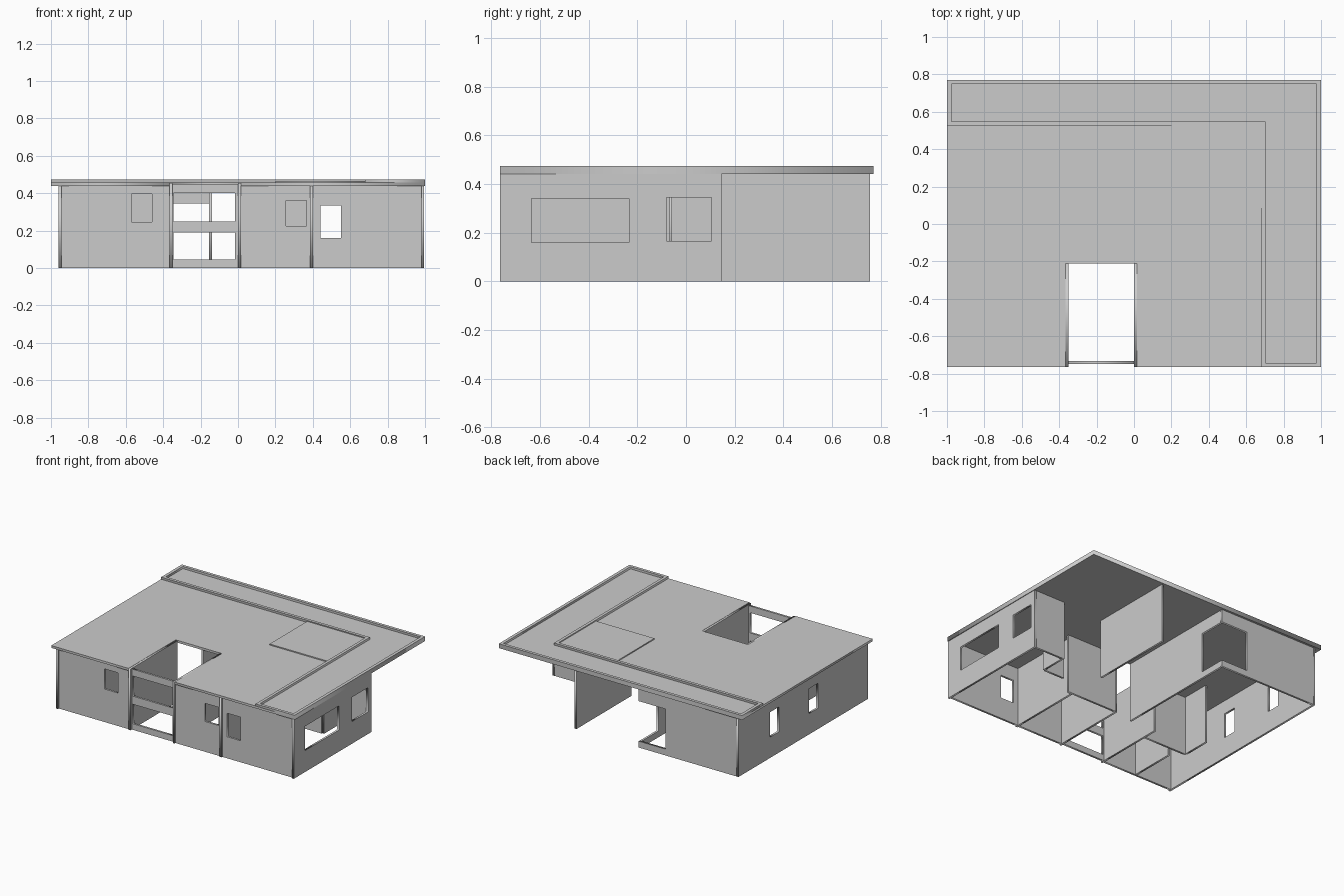
import bpy
from mathutils import Matrix

if "Cube" in bpy.data.objects:
    bpy.data.objects.remove(bpy.data.objects["Cube"])

T = 0.015      # wall thickness
H = 0.442      # wall height


def rect(a0, b0, a1, b1):
    return [(a0, b0), (a1, b0), (a1, b1), (a0, b1)]


def plate(name, loops, depth, matrix):
    """Flat panel: first loop is the outline, later loops are holes."""
    cu = bpy.data.curves.new(name, 'CURVE')
    cu.dimensions, cu.fill_mode, cu.extrude = '2D', 'BOTH', depth / 2
    for loop in loops:
        sp = cu.splines.new('POLY')
        sp.points.add(len(loop) - 1)
        for p, (a, b) in zip(sp.points, loop):
            p.co = (a, b, 0, 1)
        sp.use_cyclic_u = True
    tmp = bpy.data.objects.new(name + "_outline", cu)
    bpy.context.collection.objects.link(tmp)
    dg = bpy.context.evaluated_depsgraph_get()
    me = bpy.data.meshes.new_from_object(tmp.evaluated_get(dg))
    bpy.data.objects.remove(tmp)
    me.transform(matrix)
    ob = bpy.data.objects.new(name, me)
    bpy.context.collection.objects.link(ob)
    return ob


def slab(name, loops, z0, z1):
    return plate(name, loops, z1 - z0, Matrix.Translation((0, 0, (z0 + z1) / 2)))


def wall_x(name, y, x0, x1, holes=(), outline=None, top=H):
    """Wall running along x, centred on y; holes are (x0, z0, x1, z1)."""
    m = Matrix(((1, 0, 0, 0), (0, 0, -1, y), (0, 1, 0, 0), (0, 0, 0, 1)))
    plate(name, [outline or rect(x0, 0, x1, top)] + [rect(*h) for h in holes], T, m)


def wall_y(name, x, y0, y1, holes=(), outline=None, top=H):
    """Wall running along y, centred on x; holes are (y0, z0, y1, z1)."""
    m = Matrix(((0, 0, 1, x), (1, 0, 0, 0), (0, 1, 0, 0), (0, 0, 0, 1)))
    plate(name, [outline or rect(y0, 0, y1, top)] + [rect(*h) for h in holes], T, m)


# Roof with the courtyard notch
slab("roof", [[(-1, -.765), (-.365, -.765), (-.365, -.21), (.015, -.21),
               (.015, -.765), (1, -.765), (1, .77), (-1, .77)]], .44, .457)
# L-shaped parapet rim around the back and right strips
slab("parapet", [[(-1, .525), (.68, .525), (.68, -.765), (1, -.765), (1, .77), (-1, .77)],
                 [(-.977, .547), (.702, .547), (.702, -.743), (.977, -.743),
                  (.977, .748), (-.977, .748)]], .457, .473)
slab("raised_roof_panel", [rect(.2, .085, .68, .525)], .457, .465)

# Outer side walls
wall_y("left_wall", -.9525, -.765, .755, [(-.18, .155, -.075, .34), (.28, .155, .385, .34)])
wall_y("right_wall", .9875, -.765, .145, [(-.635, .16, -.235, .34), (-.08, .165, .105, .345)])

# Front walls, set slightly behind the cross-wall ends
FY = -.7475
wall_x("front_wall_left", FY, -.945, -.365, [(-.57, .245, -.46, .395)])
wall_x("front_wall_middle", FY, .015, .385, [(.257, .225, .367, .36)])
wall_x("front_wall_right", FY, .40, .98, [(.44, .16, .55, .335)])

# Courtyard side walls and open front screen
wall_y("court_wall_left", -.3575, -.765, -.21, top=.455)
wall_y("court_wall_right", .0075, -.765, -.18, top=.455)
wall_x("court_screen", -.74, -.35, 0,
       [(-.344, .045, -.015, .19), (-.344, .25, -.015, .40)], top=.45)

# Back wall and hall wall, sharing a corner window
SILL, HEAD = .047, .345
wall_x("back_wall", .7475, -.945, -.14,
       outline=[(-.945, 0), (-.14, 0), (-.14, SILL), (-.36, SILL),
                (-.36, HEAD), (-.14, HEAD), (-.14, H), (-.945, H)])
wall_y("hall_wall", -.1475, -.21, .74,
       outline=[(-.21, 0), (.74, 0), (.74, SILL), (.545, SILL),
                (.545, HEAD), (.74, HEAD), (.74, H), (-.21, H)])

# Terrace walls
wall_y("terrace_fin", .38, .11, .755)
wall_x("terrace_wall", .1375, .735, .98)
wall_y("terrace_return", .7425, -.06, .13)

# Inner partitions
wall_y("partition_right", .3925, -.765, -.19)
wall_x("partition_court_back", -.18, .015, .43)
wall_x("partition_right_room", -.06, .57, .735)
wall_x("partition_left_room", -.32, -.72, -.365)
wall_y("partition_bath", -.64, -.74, -.4)
wall_y("partition_bedroom", -.72, -.31, -.1)
